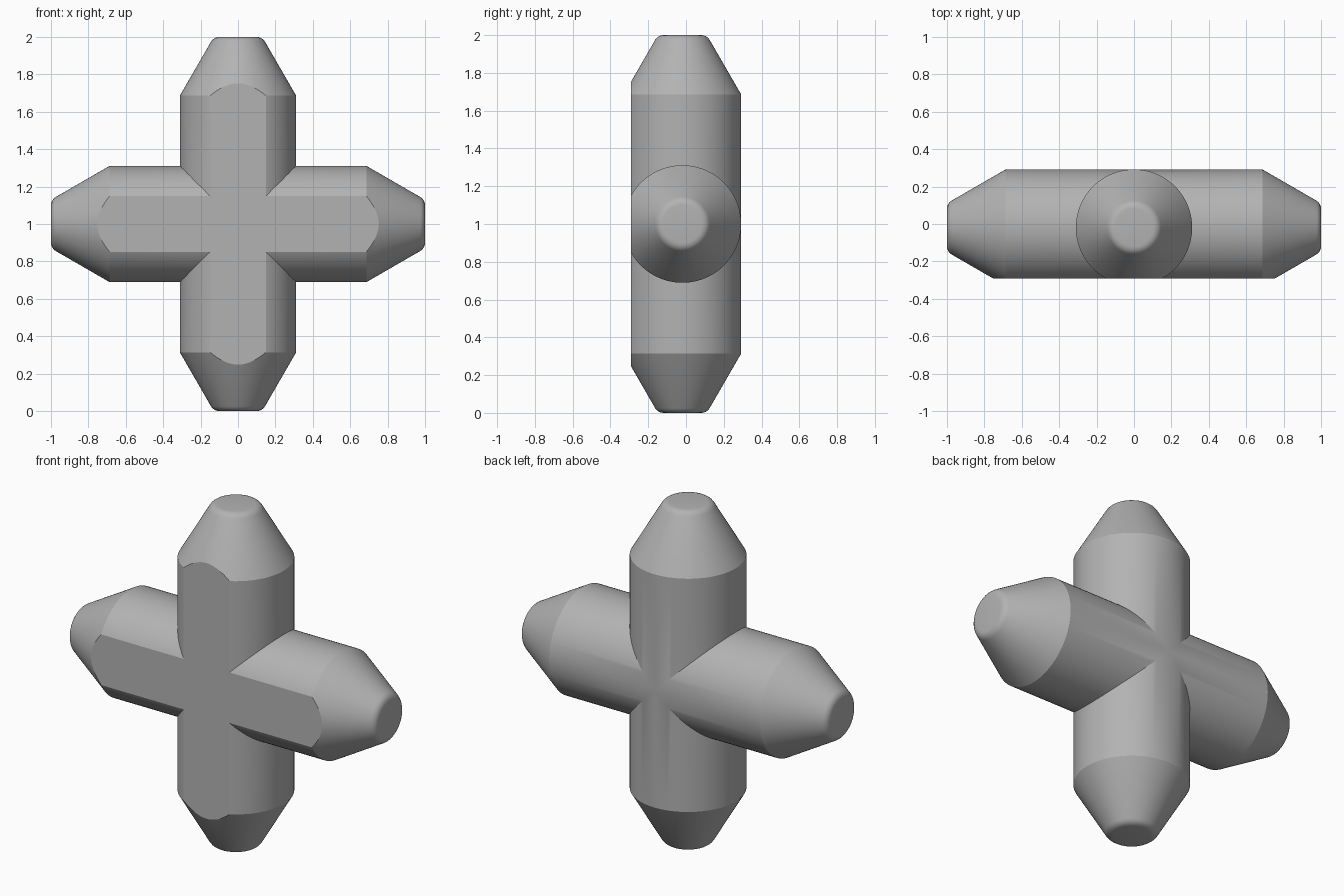
import bpy
import math

cube = bpy.data.objects.get("Cube")
if cube:
    bpy.data.objects.remove(cube, do_unlink=True)

RADIUS, SHOULDER, CUT, AXIS_Y = 0.311, 0.686, -0.292, -0.019
SIDES = 96

# Plain grey
grey = bpy.data.materials.new("grey")
grey.use_nodes = True
color = (0.45, 0.45, 0.45, 1)
grey.diffuse_color = color
grey.node_tree.nodes["Principled BSDF"].inputs["Base Color"].default_value = color

# Half profile of a bar: shoulder, 30 degree taper, rounded rim
fillet = 0.05
slope = math.tan(math.radians(30))
corner = RADIUS - (1 - SHOULDER) * slope
rim_r = corner - fillet * slope
half = [(RADIUS, SHOULDER)]
for i in range(5):
    a = math.radians(30 + 15 * i)
    half.append((rim_r + fillet * math.cos(a), 1 - fillet + fillet * math.sin(a)))
profile = [(r, -h) for r, h in reversed(half)] + half


def make_bar(name, horizontal):
    """Turn the profile into a solid bar along z or x."""
    verts, faces = [], []
    for r, h in profile:
        for k in range(SIDES):
            a = math.tau * k / SIDES
            u, v = r * math.cos(a), r * math.sin(a)
            verts.append((h, u, v) if horizontal else (u, v, h))
    for j in range(len(profile) - 1):
        for k in range(SIDES):
            n = (k + 1) % SIDES
            b, t = j * SIDES, (j + 1) * SIDES
            faces.append((b + k, b + n, t + n, t + k))
    faces.append(tuple(reversed(range(SIDES))))
    faces.append(tuple(range(len(verts) - SIDES, len(verts))))
    mesh = bpy.data.meshes.new(name)
    mesh.from_pydata(verts, [], faces)
    mesh.materials.append(grey)
    obj = bpy.data.objects.new(name, mesh)
    obj.location = (0, AXIS_Y, 1)
    bpy.context.collection.objects.link(obj)
    return obj


def boolean(target, tool, operation):
    mod = target.modifiers.new(operation.lower(), 'BOOLEAN')
    mod.operation, mod.object, mod.solver = operation, tool, 'EXACT'
    bpy.context.view_layer.objects.active = target
    bpy.ops.object.modifier_apply(modifier=mod.name)
    bpy.data.objects.remove(tool, do_unlink=True)


# Two crossed bars joined into one body
cross = make_bar("cross_body", False)
boolean(cross, make_bar("crossbar", True), 'UNION')

# Flat front face
bpy.ops.mesh.primitive_cube_add(size=3, location=(0, CUT - 1.5, 1))
cutter = bpy.context.object
cutter.name = "front_cutter"
cutter.hide_render = True
cutter.data.materials.append(grey)
boolean(cross, cutter, 'DIFFERENCE')

# Smooth sides with crisp shoulders and seams
bpy.ops.object.select_all(action='DESELECT')
cross.select_set(True)
bpy.context.view_layer.objects.active = cross
bpy.ops.object.shade_smooth_by_angle(angle=math.radians(22))
